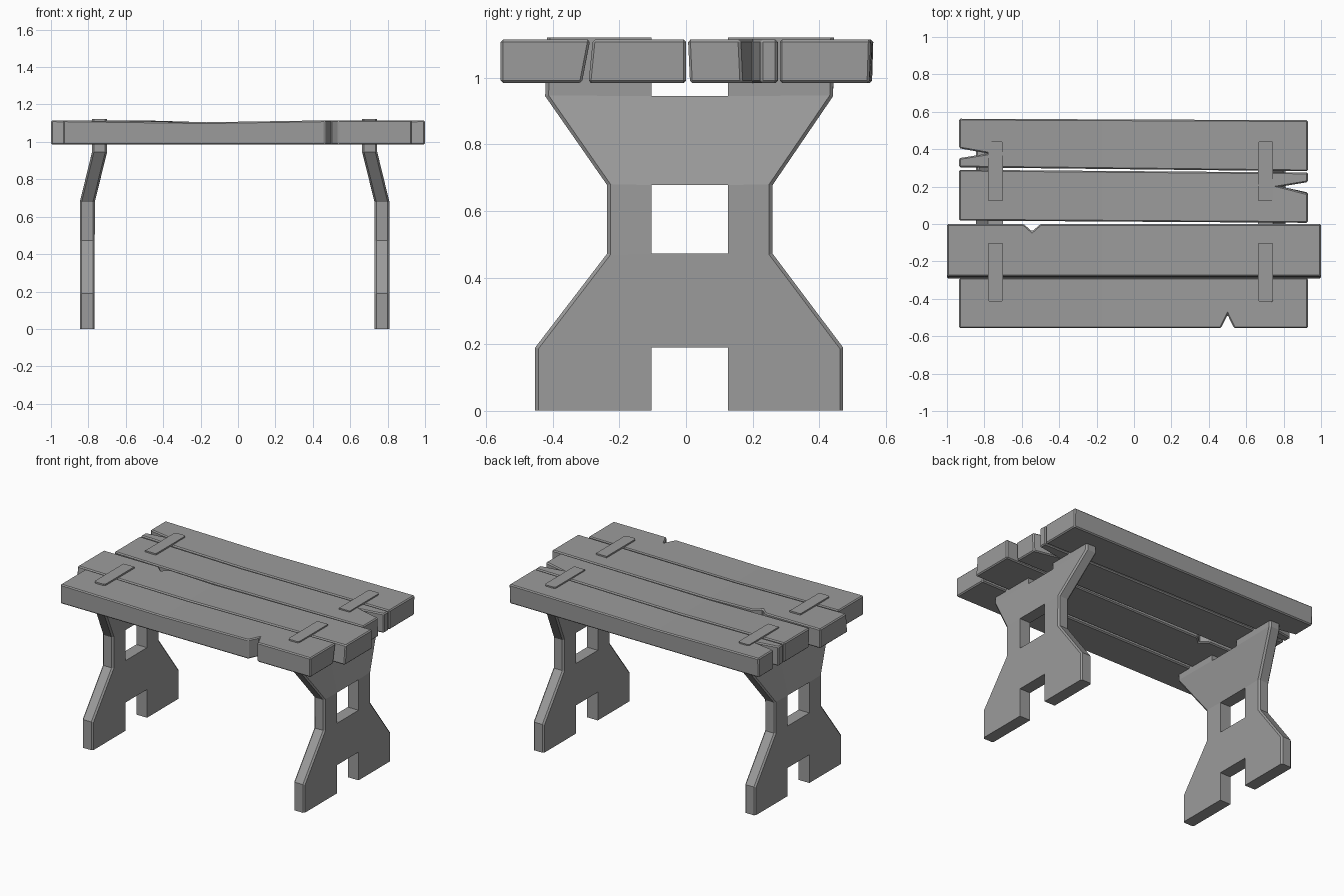
import bpy
import bmesh

cube = bpy.data.objects.get("Cube")
if cube:
    bpy.data.objects.remove(cube, do_unlink=True)

# Single weathered grey wood colour
grey = (0.33, 0.33, 0.33, 1.0)
wood = bpy.data.materials.new("grey_wood")
wood.use_nodes = True
wood.diffuse_color = grey
wood.node_tree.nodes["Principled BSDF"].inputs["Base Color"].default_value = grey


def make_object(name, bm):
    bmesh.ops.recalc_face_normals(bm, faces=bm.faces[:])
    mesh = bpy.data.meshes.new(name)
    bm.to_mesh(mesh)
    bm.free()
    mesh.materials.append(wood)
    obj = bpy.data.objects.new(name, mesh)
    bpy.context.collection.objects.link(obj)
    return obj


def extrude_all(bm, offset):
    grown = bmesh.ops.extrude_face_region(bm, geom=bm.faces[:])["geom"]
    verts = [v for v in grown if isinstance(v, bmesh.types.BMVert)]
    bmesh.ops.translate(bm, verts=verts, vec=offset)


# Plank: notched outline, leaning long sides, slight sag in the top
def plank(name, outline, front_lean=0.0, back_lean=0.0):
    bm = bmesh.new()
    bm.faces.new([bm.verts.new((x, y, 0.985)) for x, y in outline])
    extrude_all(bm, (0, 0, 0.13))
    bmesh.ops.bisect_plane(bm, geom=bm.verts[:] + bm.edges[:] + bm.faces[:],
                           plane_co=(-0.17, 0, 0), plane_no=(1, 0, 0))
    middle = sum(y for x, y in outline) / len(outline)
    for v in bm.verts:
        if v.co.z < 1.05:
            v.co.y += front_lean if v.co.y < middle else back_lean
        elif abs(v.co.x + 0.17) < 0.01:
            v.co.z -= 0.01
    obj = make_object(name, bm)
    bevel = obj.modifiers.new("worn_edges", "BEVEL")
    bevel.width = 0.007
    bevel.segments = 1
    bevel.limit_method = "ANGLE"
    return obj


# Four boards, front to back, each with one split
plank("front_plank",
      [(-0.935, -0.557), (0.465, -0.557), (0.5, -0.485), (0.535, -0.557),
       (0.93, -0.557), (0.93, -0.288), (-0.935, -0.288)], back_lean=-0.025)
plank("long_plank",
      [(-1, -0.28), (1, -0.28), (1, 0), (-0.5, 0), (-0.545, -0.04),
       (-0.59, 0), (-1, 0)], front_lean=-0.013)
plank("inner_back_plank",
      [(-0.935, 0.018), (0.93, 0.006), (0.93, 0.163), (0.785, 0.2),
       (0.93, 0.224), (0.93, 0.275), (-0.935, 0.29)], front_lean=0.006)
plank("back_plank",
      [(-0.935, 0.303), (0.93, 0.282), (0.93, 0.555), (-0.935, 0.563),
       (-0.935, 0.405), (-0.78, 0.377), (-0.935, 0.352)], back_lean=-0.004)


# Trestle leg: rows of (height, front edge, back edge, distance outward)
ROWS = [(0, -0.453, 0.472, 0.748), (0.19, -0.453, 0.472, 0.748),
        (0.472, -0.237, 0.26, 0.748), (0.678, -0.237, 0.26, 0.748),
        (0.945, -0.423, 0.442, 0.682), (1.122, -0.418, 0.445, 0.682)]
MIDDLE_X = -0.018


def leg(name, side):
    bm = bmesh.new()
    grid = [[bm.verts.new((MIDDLE_X + side * out, y, z))
             for y in (front, -0.104, 0.126, back)]
            for z, front, back, out in ROWS]
    for r in range(len(ROWS) - 1):
        for c in range(3):
            # Foot notch, window and gap between tenons stay open
            if c == 1 and r % 2 == 0:
                continue
            bm.faces.new((grid[r][c], grid[r][c + 1],
                          grid[r + 1][c + 1], grid[r + 1][c]))
    extrude_all(bm, (side * 0.08, 0, 0))
    bmesh.ops.recalc_face_normals(bm, faces=bm.faces[:])
    # Chamfer the outer silhouette only
    rim = [e for e in bm.edges
           if all(abs(v.co.y - 0.01) > 0.2 for v in e.verts)
           and abs(e.verts[0].co.z - e.verts[1].co.z) > 0.1]
    bmesh.ops.bevel(bm, geom=rim, offset=0.01, segments=1,
                    affect="EDGES", clamp_overlap=True)
    return make_object(name, bm)


leg("right_leg", -1)
leg("left_leg", 1)
